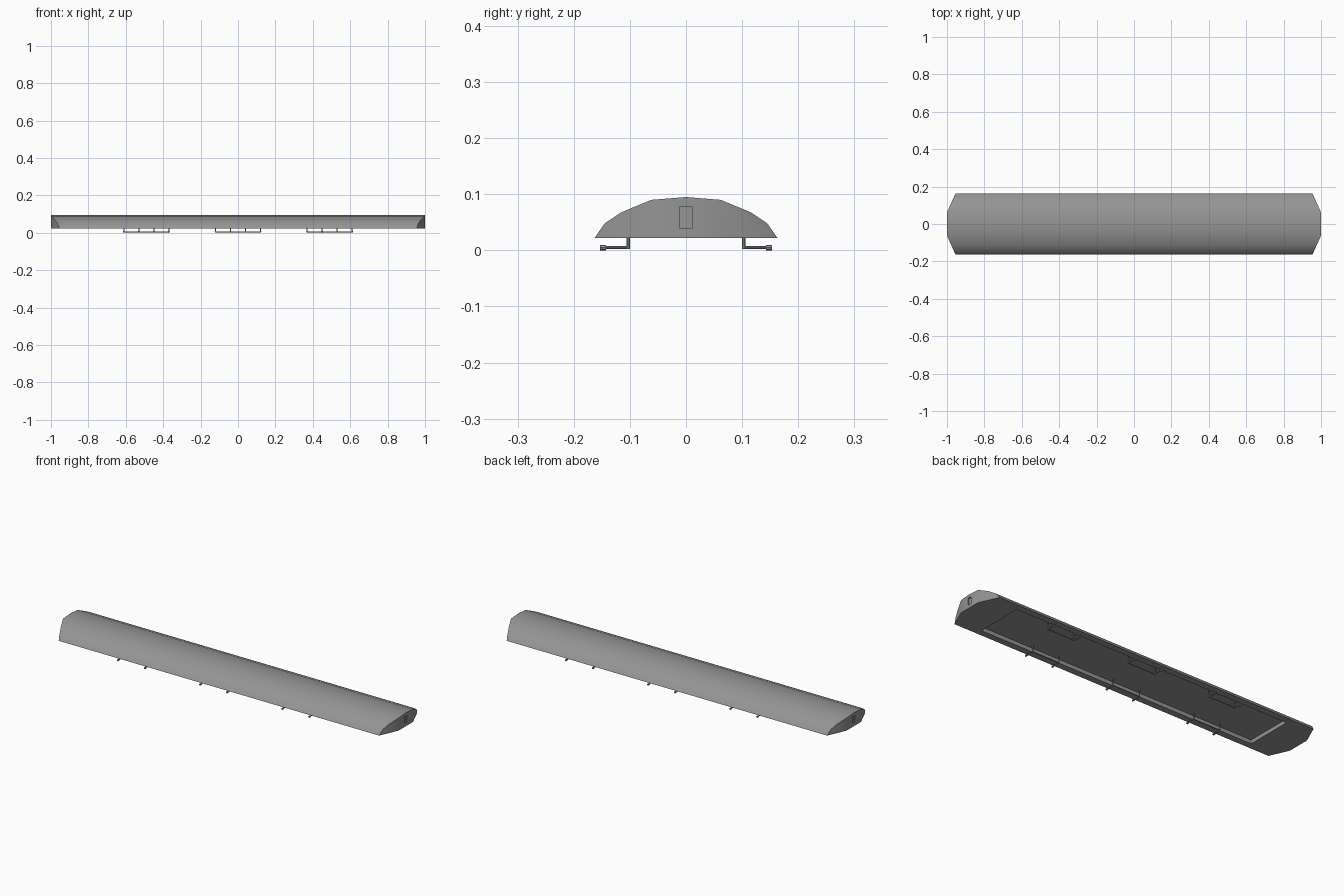
import bpy, bmesh
from mathutils import Vector

cube = bpy.data.objects.get("Cube")
if cube:
    bpy.data.objects.remove(cube)


def make_material(name, value):
    m = bpy.data.materials.new(name)
    m.use_nodes = True
    col = (value, value, value, 1)
    m.diffuse_color = col
    m.node_tree.nodes["Principled BSDF"].inputs["Base Color"].default_value = col
    return m


GREY = make_material("plain_grey", 0.3)


def finish(name, bm, smooth=True):
    bmesh.ops.recalc_face_normals(bm, faces=bm.faces)
    mesh = bpy.data.meshes.new(name)
    bm.to_mesh(mesh)
    bm.free()
    mesh.materials.append(GREY)
    ob = bpy.data.objects.new(name, mesh)
    bpy.context.collection.objects.link(ob)
    if smooth:
        shade(ob)
    return ob


def shade(ob):
    bpy.ops.object.select_all(action="DESELECT")
    ob.select_set(True)
    bpy.context.view_layer.objects.active = ob
    bpy.ops.object.shade_smooth_by_angle(angle=0.55)


def add_box(bm, low, high):
    low, high = Vector(low), Vector(high)
    verts = bmesh.ops.create_cube(bm, size=1)["verts"]
    for v in verts:
        v.co = (low + high) / 2 + v.co * (high - low)


def add_rod(bm, a, b, radius, sides=8):
    a, b = Vector(a), Vector(b)
    turn = (b - a).to_track_quat("Z", "Y").to_matrix().to_4x4()
    turn.translation = (a + b) / 2
    bmesh.ops.create_cone(bm, cap_ends=True, segments=sides, radius1=radius,
                          radius2=radius, depth=(b - a).length, matrix=turn)


# Arched body with angled ends
BASE = 0.022
FLAT = 0.062
profile = [(0, 0.095), (FLAT, 0.09), (0.115, 0.068), (0.145, 0.048),
           (0.163, BASE), (FLAT, BASE)]
bm = bmesh.new()
for y, z in profile:
    end = 1 - max(0, y - FLAT) * 0.45
    for sx in (-1, 1):
        for sy in (-1, 1):
            bm.verts.new((sx * end, sy * y, z))
bmesh.ops.remove_doubles(bm, verts=bm.verts, dist=1e-5)
bmesh.ops.convex_hull(bm, input=bm.verts)
bmesh.ops.dissolve_limit(bm, angle_limit=0.01, verts=bm.verts, edges=bm.edges)
body = finish("body", bm, smooth=False)

# Underside recess and small end slots
CEILING = 0.042
bm = bmesh.new()
add_box(bm, (-0.82, -0.128, -0.05), (0.82, 0.128, CEILING))
for s in (-1, 1):
    add_box(bm, (s - 0.008, -0.012, 0.04), (s + 0.008, 0.012, 0.077))
cutter = finish("recess_cutter", bm, smooth=False)
cutter.hide_render = True
cut = body.modifiers.new("recess", "BOOLEAN")
cut.object = cutter
cut.solver = "EXACT"
bpy.context.view_layer.objects.active = body
bpy.ops.object.modifier_apply(modifier=cut.name)
bpy.data.objects.remove(cutter)
shade(body)

# Wire brackets: two posts, a crossbar, and arms with round tips
WIRE = 0.0028
LEVEL = 0.005


def bracket(name, cx, side):
    bm = bmesh.new()
    inner = side * 0.103
    for dx in (-0.08, 0.08):
        x = cx + dx
        add_rod(bm, (x, inner, LEVEL - WIRE), (x, inner, CEILING + 0.002), WIRE)
        add_rod(bm, (x, inner, LEVEL), (x, side * 0.145, LEVEL), WIRE)
        add_rod(bm, (x, side * 0.143, LEVEL), (x, side * 0.153, LEVEL), LEVEL)
    add_rod(bm, (cx - 0.08, inner, LEVEL), (cx + 0.08, inner, LEVEL), WIRE)
    finish(name, bm)


for i, cx in enumerate((-0.53, -0.04, 0.45)):
    bracket(f"front_bracket_{i + 1}", cx, -1)
    bracket(f"back_bracket_{i + 1}", -cx, 1)
